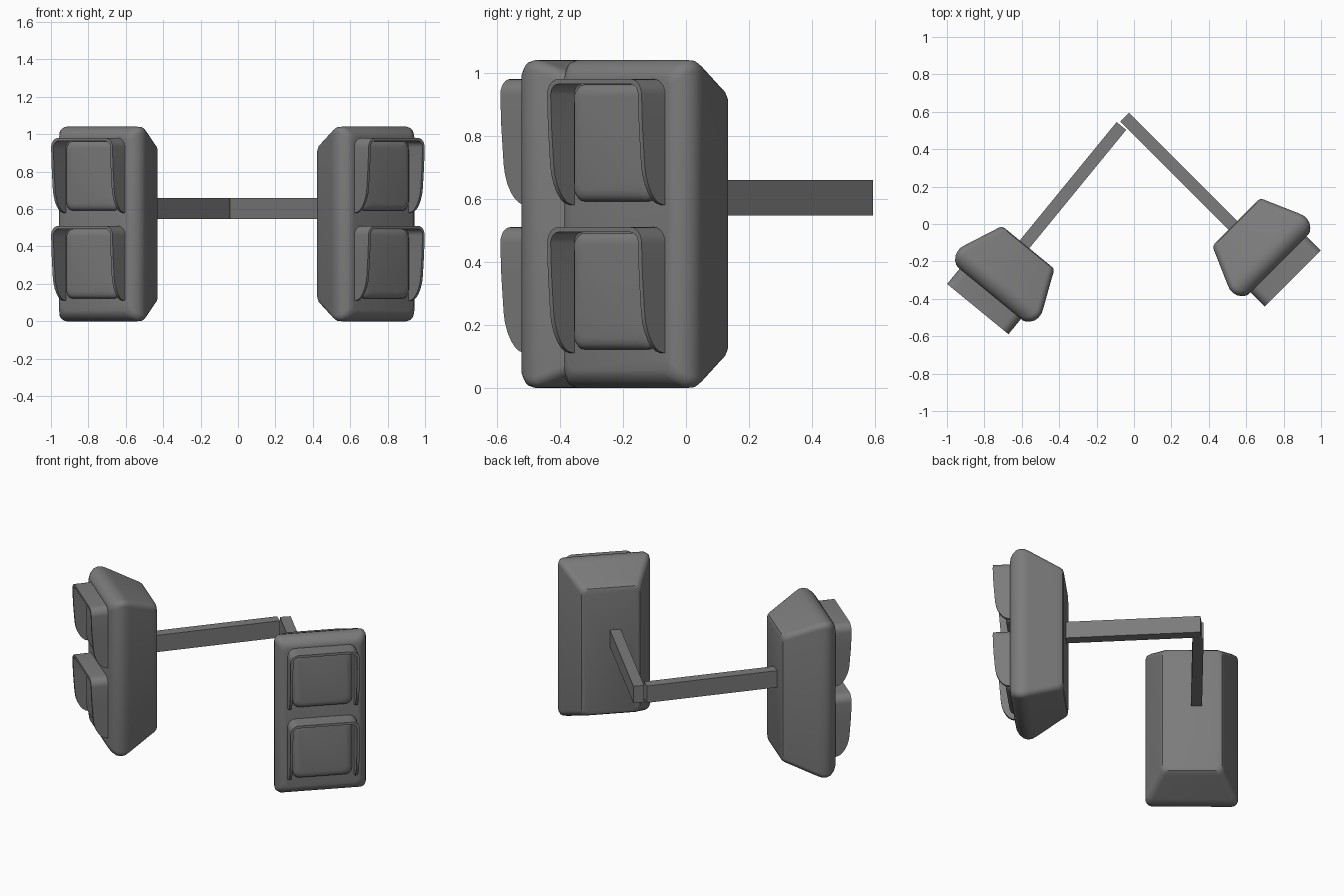
import bpy, bmesh, math
from math import radians, sin, cos, pi

cube = bpy.data.objects.get("Cube")
if cube:
    bpy.data.objects.remove(cube, do_unlink=True)

grey = bpy.data.materials.new("dark grey paint")
grey.use_nodes = True
COLOUR = (0.2, 0.2, 0.2, 1)
grey.diffuse_color = COLOUR
grey.node_tree.nodes["Principled BSDF"].inputs["Base Color"].default_value = COLOUR


def finish(name, bm, place, angle=35):
    """Turn a bmesh into a placed, shaded object."""
    bmesh.ops.recalc_face_normals(bm, faces=bm.faces)
    mesh = bpy.data.meshes.new(name)
    bm.to_mesh(mesh)
    bm.free()
    mesh.materials.append(grey)
    obj = bpy.data.objects.new(name, mesh)
    bpy.context.collection.objects.link(obj)
    obj.location, obj.rotation_euler.z = place
    bpy.ops.object.select_all(action="DESELECT")
    obj.select_set(True)
    bpy.context.view_layer.objects.active = obj
    bpy.ops.object.shade_smooth_by_angle(angle=radians(angle))
    return obj


def rounded_rect(half_w, half_h, radius, steps=5):
    """Outline of a rounded rectangle, anticlockwise from the right side."""
    pts = []
    for corner, (sx, sz) in enumerate([(1, 1), (-1, 1), (-1, -1), (1, -1)]):
        for i in range(steps + 1):
            a = pi / 2 * (corner + i / steps)
            pts.append((sx * (half_w - radius) + radius * cos(a),
                        sz * (half_h - radius) + radius * sin(a)))
    return pts


def loft(half_w, half_h, z, radius, levels):
    """Stack of rounded rectangles; levels are (y, inset) pairs."""
    bm = bmesh.new()
    rings = []
    for y, inset in levels:
        outline = rounded_rect(half_w - inset, half_h - inset, radius)
        rings.append([bm.verts.new((x, y, z + h)) for x, h in outline])
    bm.faces.new(rings[0])
    bm.faces.new(rings[-1])
    n = len(rings[0])
    for a, b in zip(rings, rings[1:]):
        for i in range(n):
            j = (i + 1) % n
            bm.faces.new((a[i], a[j], b[j], b[i]))
    return bm


def visor(z_low, half_w=0.212, height=0.40, wall=0.016, radius=0.05):
    """Open hood: top and two side walls that curve away towards the bottom."""
    def depth(h):
        t = max(0.0, min(1.0, h / 0.13))
        return 0.004 + (0.078 + 0.024 * min(1, h / 0.3)) * math.sqrt(1 - (1 - t) ** 2)

    # half path from the bottom of one side over the corner
    side = [(half_w, 0, 1, 0)]
    side += [(half_w, 0.13 * k, 1, 0) for k in (0.05, 0.15, 0.3, 0.5, 0.75, 1)]
    side.append((half_w, 0.25, 1, 0))
    for i in range(7):
        a = pi / 2 * i / 6
        side.append((half_w - radius + radius * cos(a),
                     height - radius + radius * sin(a), cos(a), sin(a)))
    path = side + [(-x, h, -nx, nz) for x, h, nx, nz in reversed(side)]

    bm = bmesh.new()
    sections = []
    for x, h, nx, nz in path:
        xi, hi, d = x - nx * wall, h - nz * wall, depth(h)
        sections.append([bm.verts.new(p) for p in (
            (x, 0.01, z_low + h), (x, -d, z_low + h),
            (xi, -d, z_low + hi), (xi, 0.01, z_low + hi))])
    for a, b in zip(sections, sections[1:]):
        for i in range(4):
            j = (i + 1) % 4
            bm.faces.new((a[i], a[j], b[j], b[i]))
    bm.faces.new(sections[0])
    bm.faces.new(sections[-1])
    return bm


def arm():
    bm = bmesh.new()
    bmesh.ops.create_cube(bm, size=1)
    start, end = 1.138, 0.30
    for v in bm.verts:
        v.co = (-0.026 + v.co.x * 0.066,
                (start + end) / 2 + v.co.y * (start - end),
                0.603 + v.co.z * 0.112)
    return bm


# housing profile from back plate to front rim
HOUSING = [(0.32, 0.115), (0.315, 0.1), (0.3, 0.09), (0.28, 0.082), (0.12, 0.012),
           (0.09, 0.001), (0.065, 0), (0.04, 0.006), (0.018, 0.022), (0.004, 0.04),
           (0, 0.055)]
# lens profile with softened front edge
LENS = [(0.01, 0), (-0.012, 0), (-0.024, 0.006), (-0.032, 0.018), (-0.035, 0.035)]

# two identical signal heads, each on its own arm
for side, place in (("left", ((0.773, -0.216, 0), radians(45))),
                    ("right", ((-0.768, -0.373, 0), radians(-39.3)))):
    finish(side + "_housing", loft(0.28, 0.52, 0.52, 0.035, HOUSING), place)
    finish(side + "_arm", arm(), place)
    for level, z in (("lower", 0.11), ("upper", 0.58)):
        finish(f"{side}_{level}_visor", visor(z), place)
        finish(f"{side}_{level}_lens", loft(0.18, 0.185, z + 0.197, 0.04, LENS), place)
